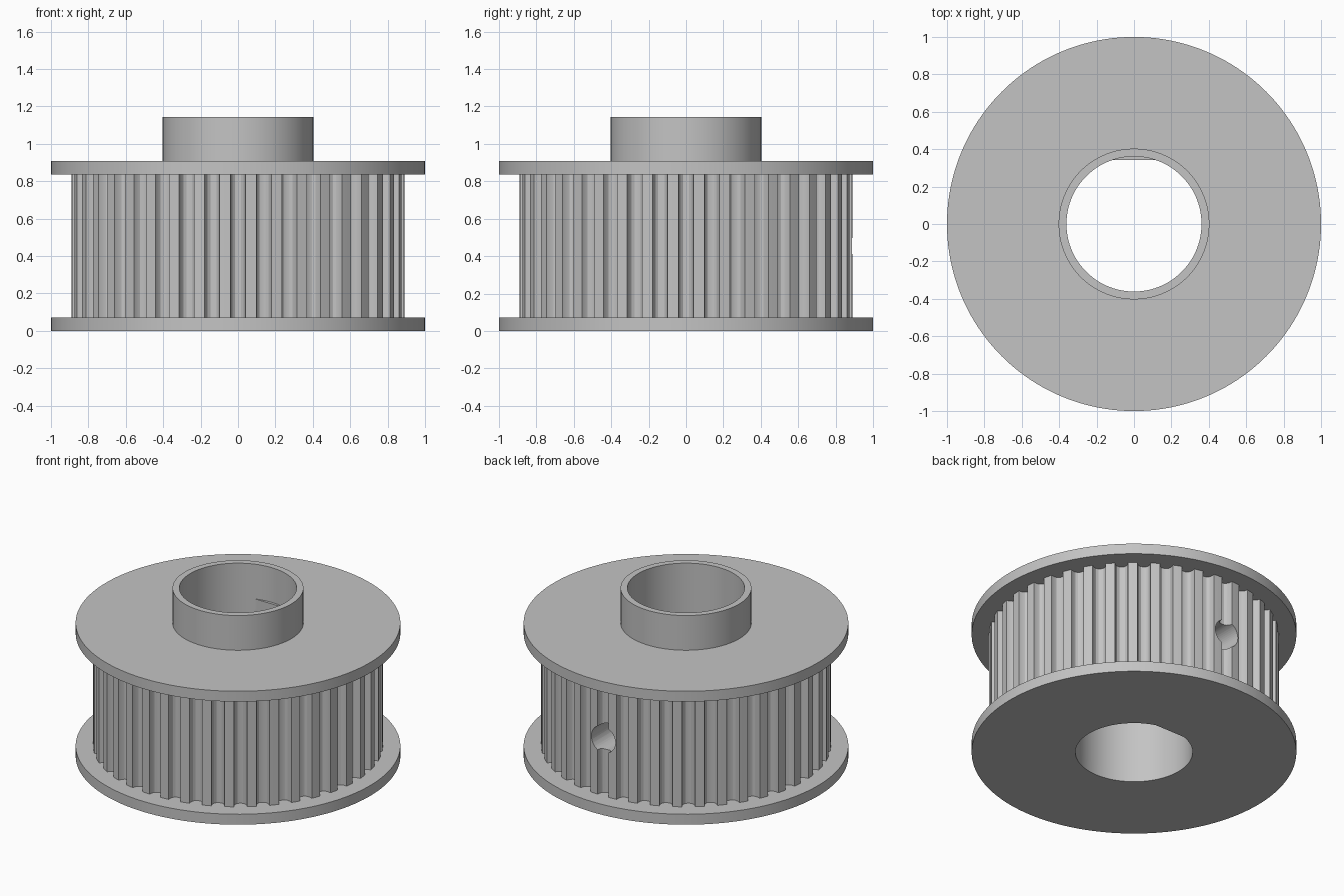
import bpy
import bmesh
from math import sin, cos, pi, atan2, hypot, radians

cube = bpy.data.objects.get("Cube")
if cube:
    bpy.data.objects.remove(cube, do_unlink=True)

TEETH = 40
TOOTH_R = 0.892
BORE_R = 0.361
FLAT_Y = 0.343
Z_LOW, Z_HIGH, Z_FLANGE, Z_HUB = 0.071, 0.836, 0.907, 1.143

metal = bpy.data.materials.new("grey metal")
metal.use_nodes = True
grey = (0.55, 0.55, 0.55, 1)
metal.diffuse_color = grey
metal.node_tree.nodes["Principled BSDF"].inputs["Base Color"].default_value = grey


def circle(radius, count=160):
    return [(2 * pi * i / count, radius) for i in range(count)]


def toothed_outline():
    """Polar outline with a rounded belt groove centred on every pitch."""
    half = [(0.041, 0), (0.038, 0.022), (0.030, 0.040), (0.017, 0.051)]
    groove = half + [(0, 0.054)] + [(-x, d) for x, d in reversed(half)]
    pitch = 2 * pi / TEETH
    outline = []
    for i in range(TEETH):
        for x, depth in groove:
            y = TOOTH_R - depth
            outline.append((i * pitch - atan2(x, y), hypot(x, y) if depth else TOOTH_R))
        outline.append(((i + 0.5) * pitch, TOOTH_R))
    return outline


def bore_radius(angle, flat):
    if flat and sin(angle) * BORE_R > FLAT_Y:
        return FLAT_Y / sin(angle)
    return BORE_R


def shade(obj):
    bpy.ops.object.select_all(action="DESELECT")
    bpy.context.view_layer.objects.active = obj
    obj.select_set(True)
    bpy.ops.object.shade_smooth_by_angle(angle=radians(25))


def bored_part(name, outline, z0, z1, flat=True):
    """Extrude a polar outline with the shaft bore through it."""
    bm = bmesh.new()
    loops = []
    for inner, z in ((False, z0), (False, z1), (True, z1), (True, z0)):
        loop = []
        for a, r in outline:
            r = bore_radius(a, flat) if inner else r
            loop.append(bm.verts.new((r * cos(a), r * sin(a), z)))
        loops.append(loop)
    n = len(outline)
    for k in range(4):
        p, q = loops[k], loops[(k + 1) % 4]
        for i in range(n):
            j = (i + 1) % n
            bm.faces.new((p[i], p[j], q[j], q[i]))
    bmesh.ops.recalc_face_normals(bm, faces=bm.faces)
    mesh = bpy.data.meshes.new(name)
    bm.to_mesh(mesh)
    bm.free()
    mesh.materials.append(metal)
    obj = bpy.data.objects.new(name, mesh)
    bpy.context.collection.objects.link(obj)
    shade(obj)
    return obj


# Flanges and hub
bored_part("lower_flange", circle(1.0), 0, Z_LOW)
bored_part("upper_flange", circle(1.0), Z_HIGH, Z_FLANGE)
bored_part("hub", circle(0.403), Z_FLANGE, Z_HUB, flat=False)

# Toothed drum
drum = bored_part("toothed_drum", toothed_outline(), Z_LOW, Z_HIGH)

# Set screw hole through the back wall of the drum
bpy.ops.mesh.primitive_cylinder_add(vertices=48, radius=0.09, depth=0.9,
                                    location=(0, 0.65, (Z_LOW + Z_HIGH) / 2),
                                    rotation=(pi / 2, 0, 0))
cutter = bpy.context.object
cutter.name = "screw_hole_cutter"
cutter.hide_render = True
cutter.data.materials.append(metal)
cut = drum.modifiers.new("screw_hole", "BOOLEAN")
cut.operation = "DIFFERENCE"
cut.solver = "EXACT"
cut.object = cutter
# The cut goes first so smoothing acts on the finished surface
bpy.context.view_layer.objects.active = drum
bpy.ops.object.modifier_apply(modifier=cut.name)
bpy.data.objects.remove(cutter, do_unlink=True)
shade(drum)
